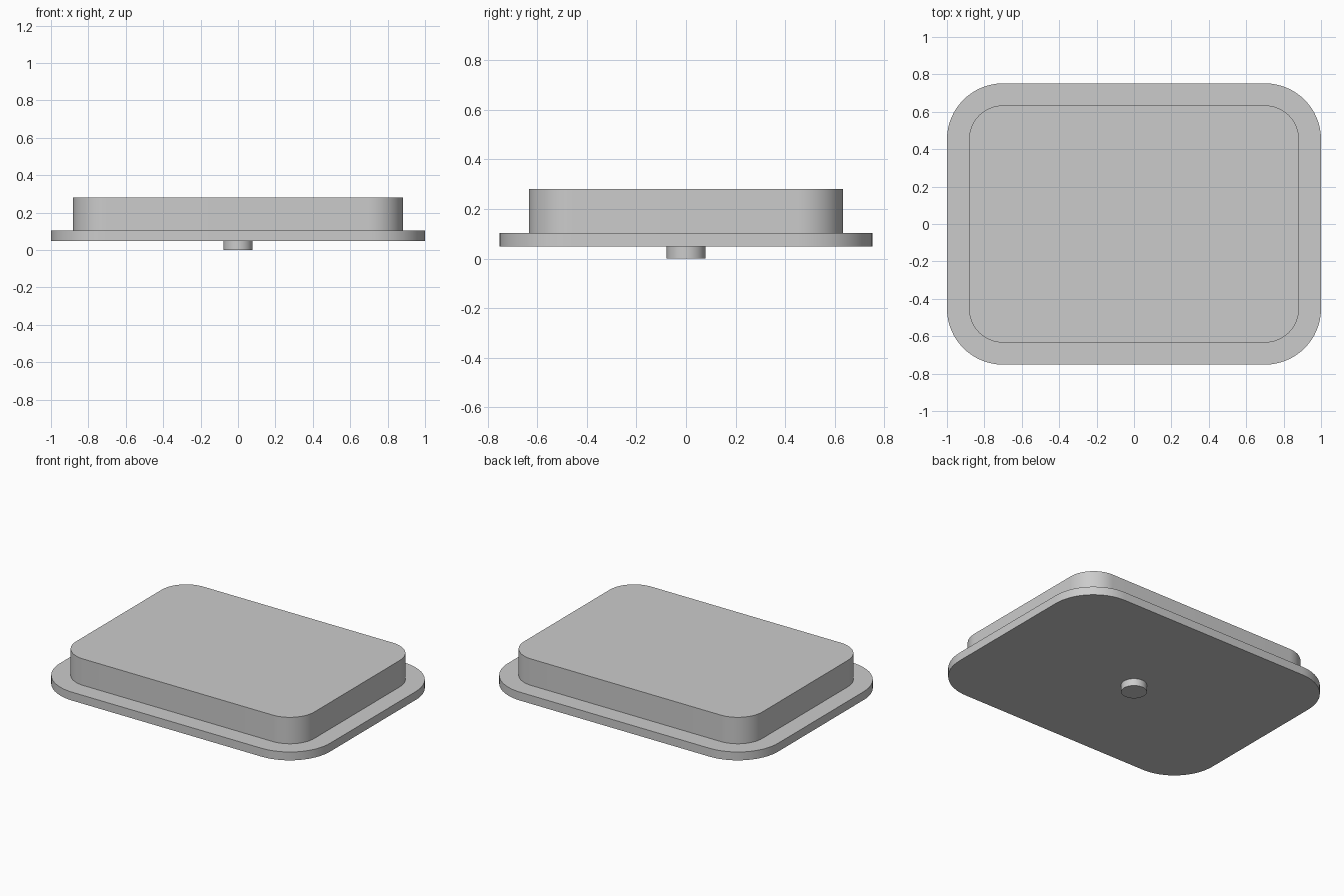
import bpy, bmesh
from math import cos, sin, pi

cube = bpy.data.objects.get("Cube")
if cube:
    bpy.data.objects.remove(cube, do_unlink=True)

grey = bpy.data.materials.new("plain grey")
grey.use_nodes = True
colour = (0.6, 0.6, 0.6, 1)
grey.diffuse_color = colour
grey.node_tree.nodes["Principled BSDF"].inputs["Base Color"].default_value = colour


def rounded_outline(cx, cy, radius, steps=16):
    """Four quarter arcs centred on (+-cx, +-cy)."""
    points = []
    for i, (sx, sy) in enumerate([(1, 1), (-1, 1), (-1, -1), (1, -1)]):
        for s in range(steps + 1):
            a = (i + s / steps) * pi / 2
            points.append((sx * cx + radius * cos(a), sy * cy + radius * sin(a)))
    return points


def extruded(name, outline, bottom, top):
    bm = bmesh.new()
    base = bm.faces.new([bm.verts.new((x, y, bottom)) for x, y in outline])
    cap = bmesh.ops.extrude_face_region(bm, geom=[base], use_keep_orig=True)["geom"]
    verts = [g for g in cap if isinstance(g, bmesh.types.BMVert)]
    bmesh.ops.translate(bm, verts=verts, vec=(0, 0, top - bottom))
    bmesh.ops.remove_doubles(bm, verts=bm.verts, dist=1e-5)
    bmesh.ops.recalc_face_normals(bm, faces=bm.faces)
    mesh = bpy.data.meshes.new(name)
    bm.to_mesh(mesh)
    bm.free()
    mesh.materials.append(grey)
    obj = bpy.data.objects.new(name, mesh)
    bpy.context.collection.objects.link(obj)
    bpy.ops.object.select_all(action="DESELECT")
    obj.select_set(True)
    bpy.context.view_layer.objects.active = obj
    bpy.ops.object.shade_smooth_by_angle(angle=pi / 6)
    return obj


# Flange and raised block share their corner centres
CORNER_X, CORNER_Y = 0.70, 0.452
extruded("flange_plate", rounded_outline(CORNER_X, CORNER_Y, 0.30), 0.048, 0.104)
extruded("raised_block", rounded_outline(CORNER_X, CORNER_Y, 0.182), 0.104, 0.281)

# Round peg under the plate
extruded("bottom_peg", rounded_outline(0, 0, 0.078), 0, 0.048)
